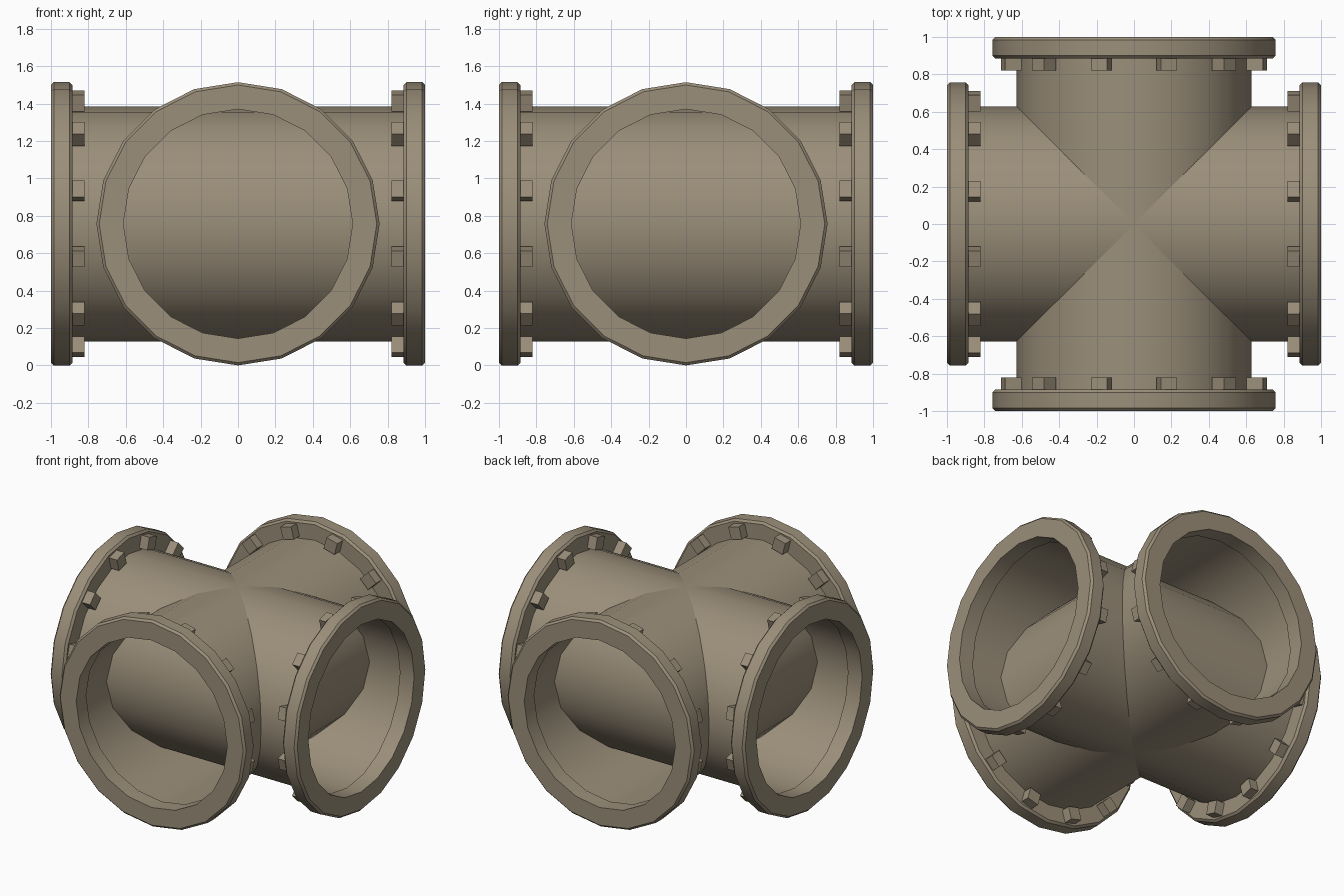
import bpy
import bmesh
from math import cos, sin, pi, radians
from mathutils import Matrix

SIDES = 20
RADIUS = 0.757        # flange radius, also the height of the pipe axes
PIPE_R = 0.628
BORE_R = 0.613
BACK = 0.885          # distance from centre to the back of a flange

if "Cube" in bpy.data.objects:
    bpy.data.objects.remove(bpy.data.objects["Cube"], do_unlink=True)

metal = bpy.data.materials.new("weathered_metal")
metal.use_nodes = True
colour = (0.33, 0.275, 0.195, 1)
metal.diffuse_color = colour
metal.node_tree.nodes["Principled BSDF"].inputs["Base Color"].default_value = colour


def lathe(bm, profile, closed):
    """Revolve (radius, distance) points about the x axis."""
    rings = [[bm.verts.new((d, r * sin(2 * pi * i / SIDES), r * cos(2 * pi * i / SIDES)))
              for i in range(SIDES)] for r, d in profile]
    following = rings[1:] + rings[:1] if closed else rings[1:]
    for a, b in zip(rings, following):
        for i in range(SIDES):
            j = (i + 1) % SIDES
            bm.faces.new((a[i], a[j], b[j], b[i]))


def finish(name, bm, turn):
    """Turn the part about z, lift it to axis height and shade it."""
    bmesh.ops.recalc_face_normals(bm, faces=bm.faces)
    bm.transform(Matrix.Translation((0, 0, RADIUS)) @ Matrix.Rotation(turn, 4, 'Z'))
    mesh = bpy.data.meshes.new(name)
    bm.to_mesh(mesh)
    bm.free()
    mesh.materials.append(metal)
    obj = bpy.data.objects.new(name, mesh)
    bpy.context.collection.objects.link(obj)
    bpy.ops.object.select_all(action='DESELECT')
    bpy.context.view_layer.objects.active = obj
    obj.select_set(True)
    bpy.ops.object.shade_smooth_by_angle(angle=radians(30))


# Two open pipes crossing at the centre
for name, turn in (("cross_pipe", 0), ("through_pipe", pi / 2)):
    bm = bmesh.new()
    lathe(bm, [(PIPE_R, -BACK - 0.01), (PIPE_R, BACK + 0.01)], False)
    finish(name, bm, turn)

# A bevelled flange and a ring of square bolts at each opening
bevel = 0.015
flange_profile = [(BORE_R, BACK), (RADIUS - bevel, BACK), (RADIUS, BACK + bevel),
                  (RADIUS, 1 - bevel), (RADIUS - bevel, 1), (BORE_R, 1)]
for k, side in enumerate(("left", "back", "right", "front")):
    turn = k * pi / 2
    bm = bmesh.new()
    lathe(bm, flange_profile, True)
    finish(side + "_flange", bm, turn)

    bm = bmesh.new()
    for i in range(12):
        place = (Matrix.Rotation(radians(15 + 30 * i), 4, 'X')
                 @ Matrix.Translation((0.855, 0, 0.68))
                 @ Matrix.Diagonal((0.07, 0.09, 0.09, 1)))
        bmesh.ops.create_cube(bm, size=1, matrix=place)
    finish(side + "_bolts", bm, turn)
